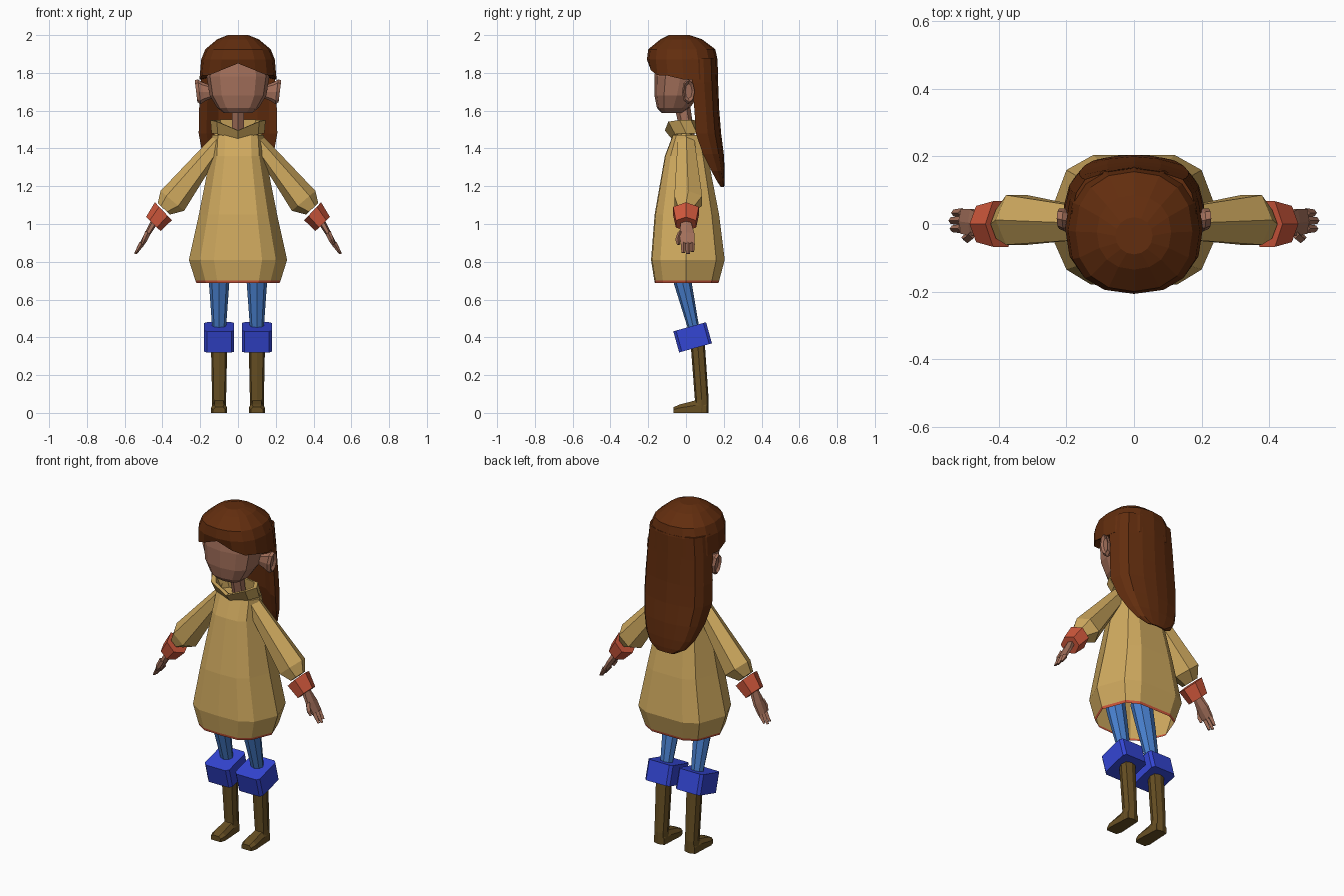
import bpy, bmesh, math

if "Cube" in bpy.data.objects:
    bpy.data.objects.remove(bpy.data.objects["Cube"])


def colour(name, r, g, b):
    m = bpy.data.materials.new(name)
    lin = [((c / 255 + 0.055) / 1.055) ** 2.4 if c > 10 else c / 3294 for c in (r, g, b)]
    m.diffuse_color = (*lin, 1)
    m.use_nodes = True
    m.node_tree.nodes["Principled BSDF"].inputs["Base Color"].default_value = m.diffuse_color
    return m


TAN = colour("tan cloth", 208, 170, 95)
ORANGE = colour("orange trim", 208, 88, 60)
BLUE = colour("light blue", 72, 127, 205)
ROYAL = colour("royal blue", 52, 70, 212)
BROWN = colour("boot brown", 103, 79, 35)
SKIN = colour("skin", 162, 111, 90)
HAIR = colour("hair brown", 98, 45, 14)


def loft(name, rings, mats, cap=(True, True), mirror=False, band=None):
    """Skin a list of equal-length rings; band(i) gives the material of band i."""
    bm = bmesh.new()
    rows = [[bm.verts.new(p) for p in r] for r in rings]
    n = len(rows[0])
    for i in range(len(rows) - 1):
        for j in range(n):
            k = (j + 1) % n
            f = bm.faces.new((rows[i][j], rows[i][k], rows[i + 1][k], rows[i + 1][j]))
            f.material_index = band(i) if band else 0
    if cap[0]:
        bm.faces.new(rows[0][::-1])
    if cap[1]:
        bm.faces.new(rows[-1])
    bmesh.ops.recalc_face_normals(bm, faces=bm.faces)
    me = bpy.data.meshes.new(name)
    bm.to_mesh(me)
    bm.free()
    for m in mats:
        me.materials.append(m)
    ob = bpy.data.objects.new(name, me)
    bpy.context.collection.objects.link(ob)
    if mirror:
        ob.modifiers.new("Mirror", 'MIRROR').use_clip = False
    return ob


def oval(z, rx, yf, yb, n=12, cx=0, p=2.0):
    """Horizontal rounded ring; z may be a function of x and y."""
    cy, ry, pts = (yf + yb) / 2, (yb - yf) / 2, []
    for i in range(n):
        a = 2 * math.pi * i / n - math.pi / 2
        c, s = math.cos(a), math.sin(a)
        x = cx + rx * math.copysign(abs(c) ** (2 / p), c)
        y = cy + ry * math.copysign(abs(s) ** (2 / p), s)
        pts.append((x, y, z(x, y) if callable(z) else z))
    return pts


def limb(top, bot, y, hy, n=6):
    """Ring across an arm: top and bottom points in x/z, half width in y."""
    pts = []
    for i in range(n):
        a = 2 * math.pi * i / n
        t = (1 - math.cos(a)) / 2
        pts.append((top[0] + (bot[0] - top[0]) * t, y + hy * math.sin(a),
                    top[1] + (bot[1] - top[1]) * t))
    return pts


# Dress: faceted bell with a coloured hem
HALF = [(0, -1), (.49, -.97), (.77, -.73), (1, 0), (.77, .78), (.46, 1)]
BELL = HALF + [(0, 1)] + [(-x, y) for x, y in HALF[:0:-1]]


def bell(z, rx, yf, yb):
    return [(x * rx, y * (yb if y > 0 else -yf), z) for x, y in BELL]


loft("dress", [bell(.688, .22, -.165, .172), bell(.702, .226, -.168, .176),
               bell(.81, .26, -.185, .205), bell(1.05, .207, -.166, .175),
               bell(1.36, .146, -.112, .115), bell(1.47, .138, -.07, .085)],
     [TAN, ORANGE], cap=(False, True), band=lambda i: 1 if i == 0 else 0)


# Collar: folded band dipping at the front
def dip(low, rise):
    return lambda x, y: low + rise * (min(1, abs(x) / .13) if y < 0 else 1)


loft("collar", [oval(dip(1.45, .03), .14, -.075, .075, 8, p=2.6),
                oval(dip(1.495, .055), .146, -.112, .045, 8, p=2.6),
                oval(dip(1.497, .055), .122, -.088, .03, 8, p=2.6),
                oval(1.465, .10, -.05, .04, 8, p=2.6)], [TAN], cap=(False, False))

# Sleeves, cuffs and hands
loft("sleeve", [limb((.10, 1.50), (.13, 1.32), 0, .05),
                limb((.41, 1.175), (.285, 1.07), .012, .085),
                limb((.425, 1.11), (.36, 1.05), 0, .05)], [TAN], mirror=True)
loft("cuff", [limb((.44, 1.115), (.35, 1.02), 0, .078),
              limb((.487, 1.037), (.41, .963), 0, .062)], [ORANGE], mirror=True)
loft("palm", [limb((.46, 1.02), (.43, .995), 0, .03),
              limb((.492, .955), (.467, .94), .004, .046),
              limb((.52, .90), (.50, .89), .008, .042)], [SKIN], mirror=True)
for i, (y, length) in enumerate([(-.014, .9), (.01, 1.0), (.033, .8)]):
    tip = (.51 + .04 * length, .895 - .055 * length)
    loft(f"finger_{i + 1}", [limb((.522, .905), (.495, .89), y, .014, 4),
                             limb((tip[0], tip[1] + .004), (tip[0] - .014, tip[1]), y, .01, 4)],
         [SKIN], mirror=True)
loft("thumb", [limb((.49, .965), (.465, .945), -.03, .014, 4),
               limb((.505, .925), (.482, .91), -.044, .013, 4),
               limb((.512, .895), (.497, .888), -.04, .008, 4)], [SKIN], mirror=True)

# Legs
loft("leg", [oval(.86, .062, -.115, .0, 8, .10), oval(.69, .054, -.066, .03, 8, .10),
             oval(.44, .036, .012, .072, 8, .10)], [BLUE], mirror=True)


# Knee warmers: chamfered blocks tilted with the leg
def block(h, tilt=math.radians(15.5), a=.08, b=.09, c=.015):
    flat = [(a - c, -b), (a, c - b), (a, b - c), (a - c, b),
            (c - a, b), (-a, b - c), (-a, c - b), (c - a, -b)]
    return [(.10 + x, .035 + y * math.cos(tilt) - h * math.sin(tilt),
             .40 + y * math.sin(tilt) + h * math.cos(tilt)) for x, y in flat]


loft("knee_warmer", [block(-.058), block(.058)], [ROYAL], mirror=True)

# Boots
loft("boot_shaft", [oval(.36, .043, .025, .1, 8, .10, 2.6), oval(.07, .037, .047, .12, 8, .10, 2.6),
                    oval(.0, .037, .04, .118, 8, .10, 2.6)], [BROWN], mirror=True)


def sole(y, w, h):
    return [(.10 - w, y, 0), (.10 + w, y, 0), (.10 + w, y, h * .6),
            (.10 + w * .6, y, h), (.10 - w * .6, y, h), (.10 - w, y, h * .6)]


loft("boot_foot", [sole(.11, .034, .06), sole(.05, .037, .066), sole(-.035, .042, .044),
                   sole(-.066, .032, .03)], [BROWN], mirror=True)

# Neck, head and ears
loft("neck", [oval(1.44, .038, -.02, .05, 6), oval(1.64, .036, -.065, .02, 6)], [SKIN])
loft("head", [oval(1.588, .075, -.13, -.02, 12, p=2.5), oval(1.615, .11, -.154, .02, 12, p=2.5),
              oval(1.68, .15, -.167, .07, 12, p=2.5), oval(1.78, .166, -.168, .11, 12, p=2.5),
              oval(1.87, .155, -.155, .12, 12, p=2.5)], [SKIN])


def ear_ring(x, y, z, ry, rz):
    return [(x + .12 * rz * math.sin(a), y + ry * math.cos(a), z + rz * math.sin(a))
            for a in (math.pi * i / 4 for i in range(8))]


loft("ear", [ear_ring(.145, .005, 1.70, .018, .035), ear_ring(.185, .008, 1.70, .024, .052),
             ear_ring(.205, .012, 1.70, .034, .066), ear_ring(.222, .016, 1.703, .03, .058),
             ear_ring(.21, .014, 1.703, .018, .04)], [SKIN], mirror=True)


# Hair cap with a parted fringe
def fringe(x, y):
    if y < -.06:
        return 1.85 - .065 * min(1, abs(x) / .16)
    return 1.765


loft("hair_cap", [oval(2.0, .055, -.09, .02, 16), oval(1.978, .11, -.135, .085, 16, p=2.2),
                  oval(1.925, .173, -.20, .155, 16, p=2.3),
                  oval(1.87, .195, -.207, .167, 16, p=2.4),
                  oval(fringe, .204, -.197, .17, 16, p=2.4),
                  oval(lambda x, y: fringe(x, y) + .01, .165, -.16, .13, 16, p=2.4)], [HAIR])


# Long back hair: crescent sections rounding off at the tip
def lock(z, w, yf, yb):
    outer = [(w * math.cos(a) if i not in (2, 6) else w * .78 * math.copysign(1, math.cos(a)),
              yf + (yb - yf) * min(1, math.sin(a) ** .8 * 1.0 if 0 < i < 8 else 0), z)
             for i, a in enumerate(math.pi * k / 8 for k in range(9))]
    inner = [(w * x, yf + (yb - yf) * t, z)
             for x, t in [(-.8, .1), (-.5, .45), (0, .55), (.5, .45), (.8, .1)]]
    return outer + inner


loft("back_hair", [lock(1.88, .185, .03, .165), lock(1.75, .198, .032, .17),
                   lock(1.6, .206, .045, .176), lock(1.48, .208, .052, .186),
                   lock(1.37, .188, .09, .2), lock(1.28, .155, .135, .205),
                   lock(1.225, .115, .165, .205), lock(1.195, .06, .185, .202)], [HAIR])
